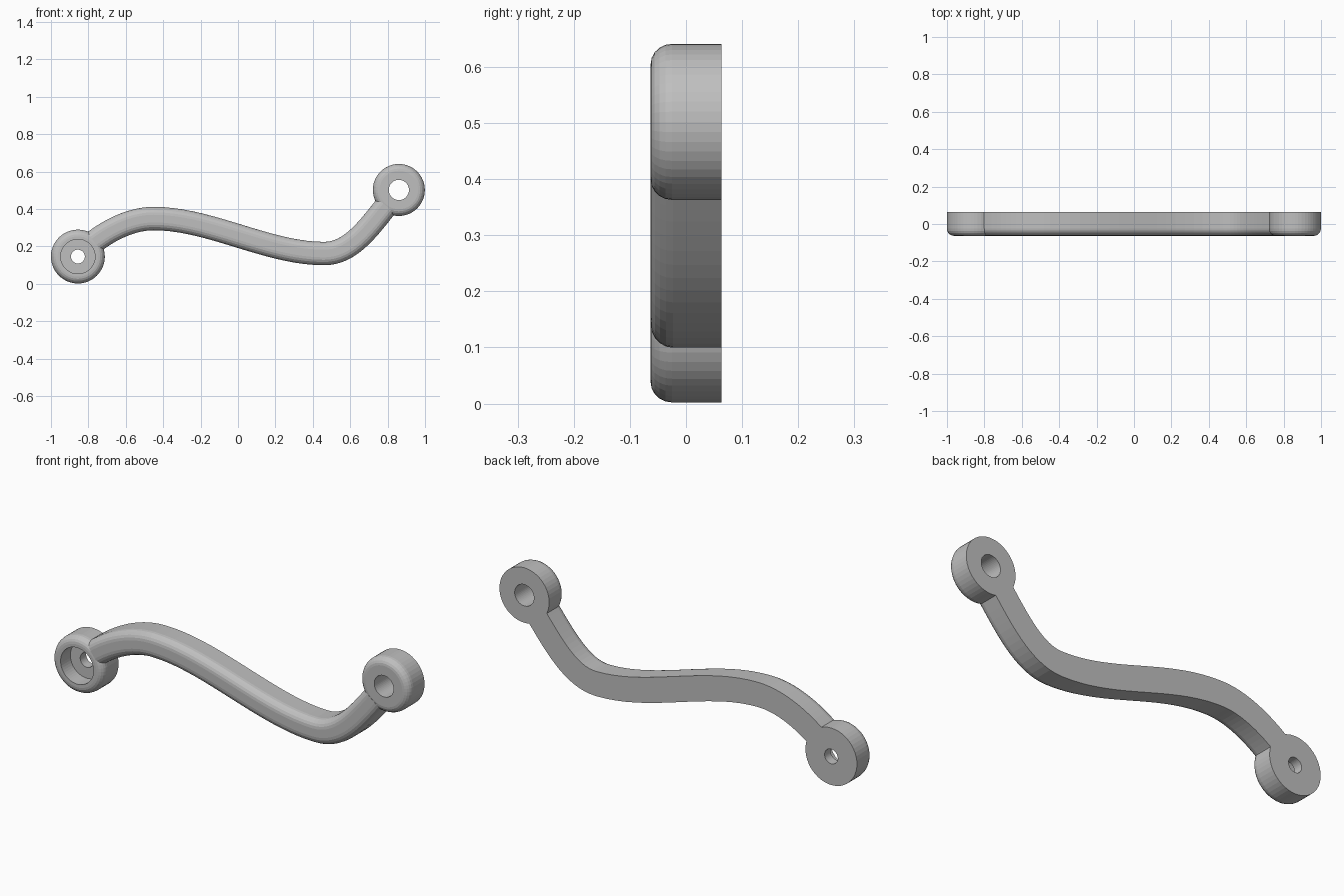
import bpy, bmesh, math
from mathutils import Vector

if "Cube" in bpy.data.objects:
    bpy.data.objects.remove(bpy.data.objects["Cube"])

HALF = 0.063                      # half thickness in y
LEFT = Vector((-0.856, 0.146))    # hub centres in x, z
RIGHT = Vector((0.860, 0.502))

grey = bpy.data.materials.new("light_grey")
grey.diffuse_color = (0.52, 0.52, 0.52, 1)
grey.use_nodes = True
grey.node_tree.nodes["Principled BSDF"].inputs["Base Color"].default_value = grey.diffuse_color


def make_object(name, rings, closed):
    """Skin matching vertex rings; join last to first, or cap both ends."""
    bm = bmesh.new()
    loops = [[bm.verts.new(p) for p in ring] for ring in rings]
    n = len(loops[0])
    count = len(loops) if closed else len(loops) - 1
    for i in range(count):
        a, b = loops[i], loops[(i + 1) % len(loops)]
        for j in range(n):
            k = (j + 1) % n
            bm.faces.new((a[j], a[k], b[k], b[j]))
    if not closed:
        bm.faces.new(loops[0])
        bm.faces.new(loops[-1])
    bmesh.ops.recalc_face_normals(bm, faces=bm.faces)
    mesh = bpy.data.meshes.new(name)
    bm.to_mesh(mesh)
    bm.free()
    mesh.materials.append(grey)
    obj = bpy.data.objects.new(name, mesh)
    bpy.context.collection.objects.link(obj)
    return obj


def fillet(radius, size_r, size_y, steps=5):
    """Rounded front edge as (radius, y), from the side to the front."""
    pts = []
    for i in range(steps + 1):
        a = math.pi / 2 * i / steps
        pts.append((radius - size_r + size_r * math.cos(a),
                    -HALF + size_y - size_y * math.sin(a)))
    return pts


def hub(name, centre, radius, bore, segments=48):
    """Turned boss: flat back, rounded front rim, profile of the bore."""
    profile = [(radius, HALF)] + fillet(radius, 0.036, 0.038) + bore
    rings = []
    for i in range(segments):
        a = 2 * math.pi * i / segments
        rings.append([(centre.x + r * math.cos(a), y, centre.y + r * math.sin(a))
                      for r, y in profile])
    return make_object(name, rings, True)


# Hubs: counterbored on the left, plain hole on the right
left_hub = hub("left_hub", LEFT, 0.144,
               [(0.092, -HALF), (0.092, 0.015), (0.037, 0.015), (0.037, HALF)])
right_hub = hub("right_hub", RIGHT, 0.139, [(0.054, -HALF), (0.054, HALF)])

# Centre line of the S-shaped arm: three Bezier pieces in x, z
pieces = [
    (LEFT, Vector((-0.77, 0.24)), Vector((-0.61, 0.349)), Vector((-0.45, 0.349))),
    (Vector((-0.45, 0.349)), Vector((-0.15, 0.349)), Vector((0.16, 0.162)), Vector((0.46, 0.162))),
    (Vector((0.46, 0.162)), Vector((0.62, 0.162)), Vector((0.72, 0.33)), RIGHT),
]
rings = []
section = [(0.0625, HALF)] + fillet(0.0625, 0.042, 0.040)
section += [(-w, y) for w, y in reversed(section)]
STEPS = 18
for k, (a, b, c, d) in enumerate(pieces):
    for i in range(STEPS + 1 if k == 2 else STEPS):
        t = i / STEPS
        s = 1 - t
        p = a * s**3 + b * 3 * s * s * t + c * 3 * s * t * t + d * t**3
        # keep the arm out of the bores
        if (p - LEFT).length < 0.104 or (p - RIGHT).length < 0.085:
            continue
        tan = ((b - a) * s * s + (c - b) * 2 * s * t + (d - c) * t * t).normalized()
        nrm = Vector((-tan.y, tan.x))
        rings.append([(p.x + nrm.x * w, y, p.y + nrm.y * w) for w, y in section])
arm = make_object("curved_handle", rings, False)

# Fuse the arm and the hubs into one solid
for part in (left_hub, right_hub):
    mod = arm.modifiers.new("join", 'BOOLEAN')
    mod.operation = 'UNION'
    mod.solver = 'EXACT'
    mod.object = part
bpy.context.view_layer.update()
graph = bpy.context.evaluated_depsgraph_get()
fused = bpy.data.meshes.new_from_object(arm.evaluated_get(graph))
arm.modifiers.clear()
arm.data = fused
for part in (left_hub, right_hub):
    bpy.data.objects.remove(part)
